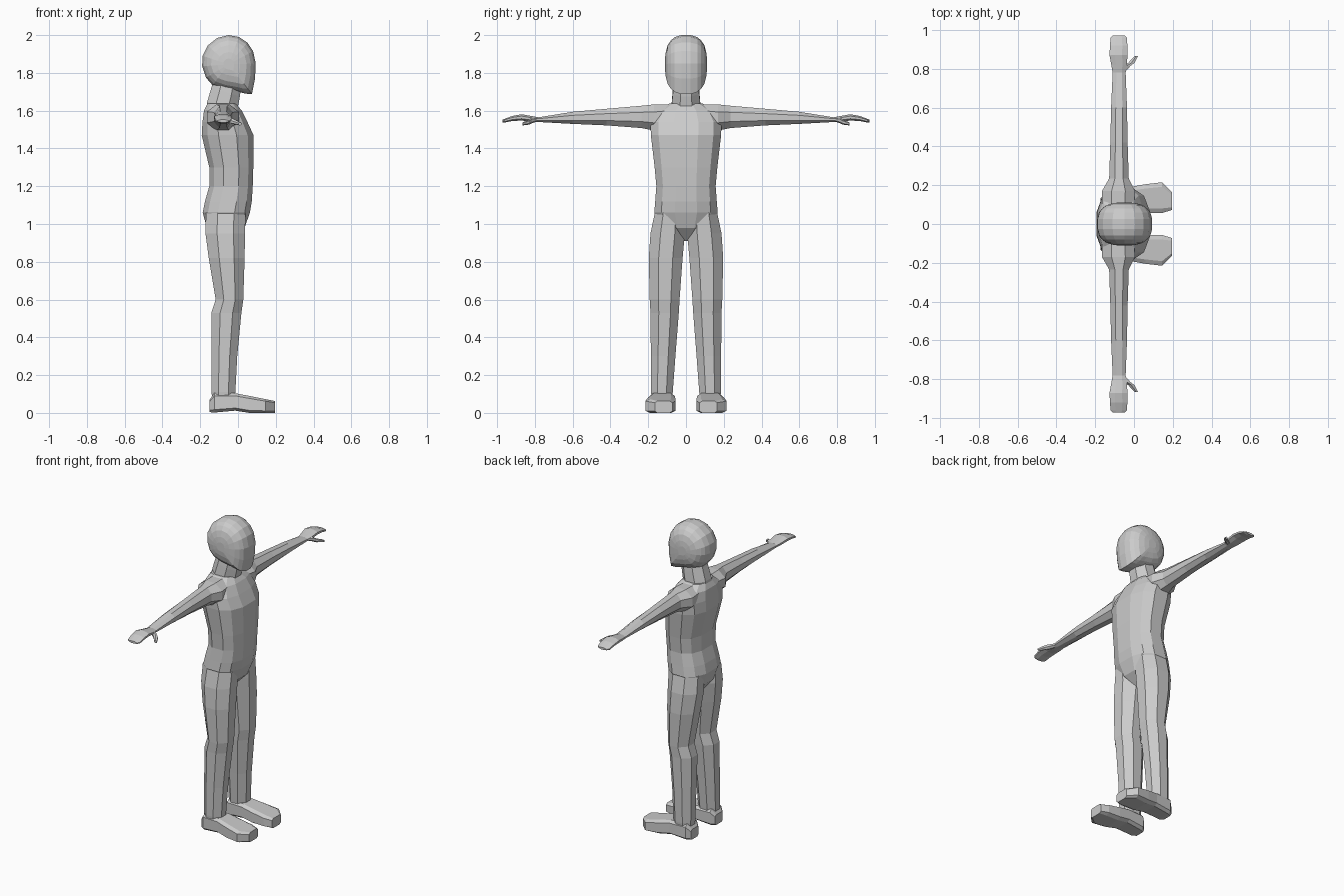
import bpy, bmesh, math


def skin(name, rings):
    """Closed mesh from a list of equal-length point rings."""
    bm = bmesh.new()
    vr = [[bm.verts.new(p) for p in r] for r in rings]
    n = len(vr[0])
    for a, b in zip(vr, vr[1:]):
        for i in range(n):
            j = (i + 1) % n
            bm.faces.new((a[i], a[j], b[j], b[i]))
    bm.faces.new(vr[0])
    bm.faces.new(vr[-1])
    bmesh.ops.recalc_face_normals(bm, faces=bm.faces)
    me = bpy.data.meshes.new(name)
    bm.to_mesh(me)
    bm.free()
    ob = bpy.data.objects.new(name, me)
    bpy.context.collection.objects.link(ob)
    return ob


def loft(name, axis, sections, n=8, p=2.0, side=1):
    """Sections: (position, a0, a1, b0, b1, tilt); a, b are the two other axes in order."""
    base = []
    for i in range(n):
        t = 2 * math.pi * (i + 0.5) / n
        base.append([math.copysign(abs(f) ** (2 / p), f) for f in (math.cos(t), math.sin(t))])
    m = max(abs(c[0]) for c in base)
    rings = []
    for pos, a0, a1, b0, b1, *tilt in sections:
        k = tilt[0] if tilt else 0
        ring = []
        for u, v in base:
            a = (a0 + a1) / 2 + u / m * (a1 - a0) / 2
            b = (b0 + b1) / 2 + v / m * (b1 - b0) / 2
            w = pos + k * u / m
            x, y, z = {'x': (w, a, b), 'y': (a, w, b), 'z': (a, b, w)}[axis]
            ring.append((x, y * side, z))
        rings.append(ring)
    return skin(name, rings)


# torso with shoulders, waist, hips and crotch
body = loft("body", 'z', [(z, x0, x1, -w, w) for z, x0, x1, w in [
    (0.91, -0.11, -0.03, 0.035), (0.98, -0.165, 0.035, 0.13),
    (1.06, -0.187, 0.063, 0.168), (1.12, -0.175, 0.073, 0.163),
    (1.20, -0.152, 0.078, 0.157), (1.30, -0.152, 0.081, 0.166),
    (1.47, -0.192, 0.082, 0.186), (1.54, -0.188, 0.05, 0.188),
    (1.60, -0.18, 0.02, 0.155), (1.637, -0.162, -0.01, 0.09)]], n=12, p=2.5)

parts = []
# neck, leaning forward
parts.append(loft("neck", 'z', [
    (1.58, -0.17, 0.0, -0.08, 0.08, -0.01), (1.635, -0.163, 0.0, -0.076, 0.076, -0.012),
    (1.70, -0.14, 0.01, -0.07, 0.07, -0.025), (1.78, -0.12, 0.02, -0.06, 0.06, -0.02)]))

# head: side profile shrunk towards the ears
profile = [(-0.05, 2.0), (0.005, 1.99), (0.05, 1.96), (0.08, 1.915), (0.094, 1.85),
           (0.09, 1.77), (0.074, 1.688), (0.04, 1.69), (0.0, 1.70), (-0.07, 1.712),
           (-0.135, 1.735), (-0.17, 1.775), (-0.19, 1.835), (-0.187, 1.89),
           (-0.16, 1.945), (-0.11, 1.985)]
half = [(0.111, 0.2), (0.107, 0.42), (0.097, 0.66), (0.08, 0.82), (0.06, 0.93), (0.025, 1.0)]
slices = [(-y, s) for y, s in half] + [(y, s) for y, s in reversed(half)]
parts.append(skin("head", [[(-0.05 + (x + 0.05) * s, y, 1.845 + (z - 1.845) * s)
                            for x, z in profile] for y, s in slices]))

for side in (1, -1):
    # arm and hand
    parts.append(loft("arm", 'y', [
        (0.07, -0.165, 0.0, 1.53, 1.632), (0.17, -0.165, 0.005, 1.495, 1.633),
        (0.235, -0.128, -0.027, 1.508, 1.626), (0.42, -0.122, -0.033, 1.522, 1.61),
        (0.60, -0.118, -0.036, 1.53, 1.594), (0.78, -0.11, -0.043, 1.54, 1.565),
        (0.82, -0.117, -0.036, 1.541, 1.572), (0.87, -0.126, -0.034, 1.548, 1.581),
        (0.92, -0.124, -0.034, 1.545, 1.572), (0.962, -0.12, -0.037, 1.537, 1.556),
        (0.972, -0.108, -0.05, 1.538, 1.552)], side=side))
    # thumb
    parts.append(loft("thumb", 'y', [
        (0.785, -0.075, -0.045, 1.545, 1.562), (0.815, -0.055, -0.018, 1.535, 1.56),
        (0.83, -0.03, 0.002, 1.528, 1.55), (0.865, 0.002, 0.02, 1.523, 1.537)],
        n=6, side=side))
    # leg
    parts.append(loft("leg", 'z', [
        (0.05, -0.135, -0.02, 0.075, 0.18), (0.11, -0.14, -0.014, 0.07, 0.185),
        (0.30, -0.141, -0.004, 0.056, 0.186), (0.53, -0.141, 0.018, 0.038, 0.188),
        (0.60, -0.118, 0.028, 0.034, 0.192), (0.82, -0.155, 0.035, 0.018, 0.197),
        (0.95, -0.172, 0.037, 0.006, 0.188), (1.06, -0.17, 0.04, 0.012, 0.165)],
        side=side))
    # foot
    parts.append(loft("foot", 'x', [
        (-0.15, 0.085, 0.165, 0.004, 0.07), (-0.125, 0.066, 0.185, 0.002, 0.105),
        (-0.015, 0.06, 0.192, 0.012, 0.104), (0.06, 0.056, 0.205, 0.0, 0.09),
        (0.145, 0.057, 0.215, 0.0, 0.073), (0.195, 0.072, 0.165, 0.0, 0.063)],
        n=8, p=5, side=side))

# weld every part into one continuous figure
bpy.context.view_layer.objects.active = body
for part in parts:
    mod = body.modifiers.new("weld", 'BOOLEAN')
    mod.operation = 'UNION'
    mod.solver = 'EXACT'
    mod.object = part
    bpy.ops.object.modifier_apply(modifier=mod.name)
    bpy.data.objects.remove(part)
